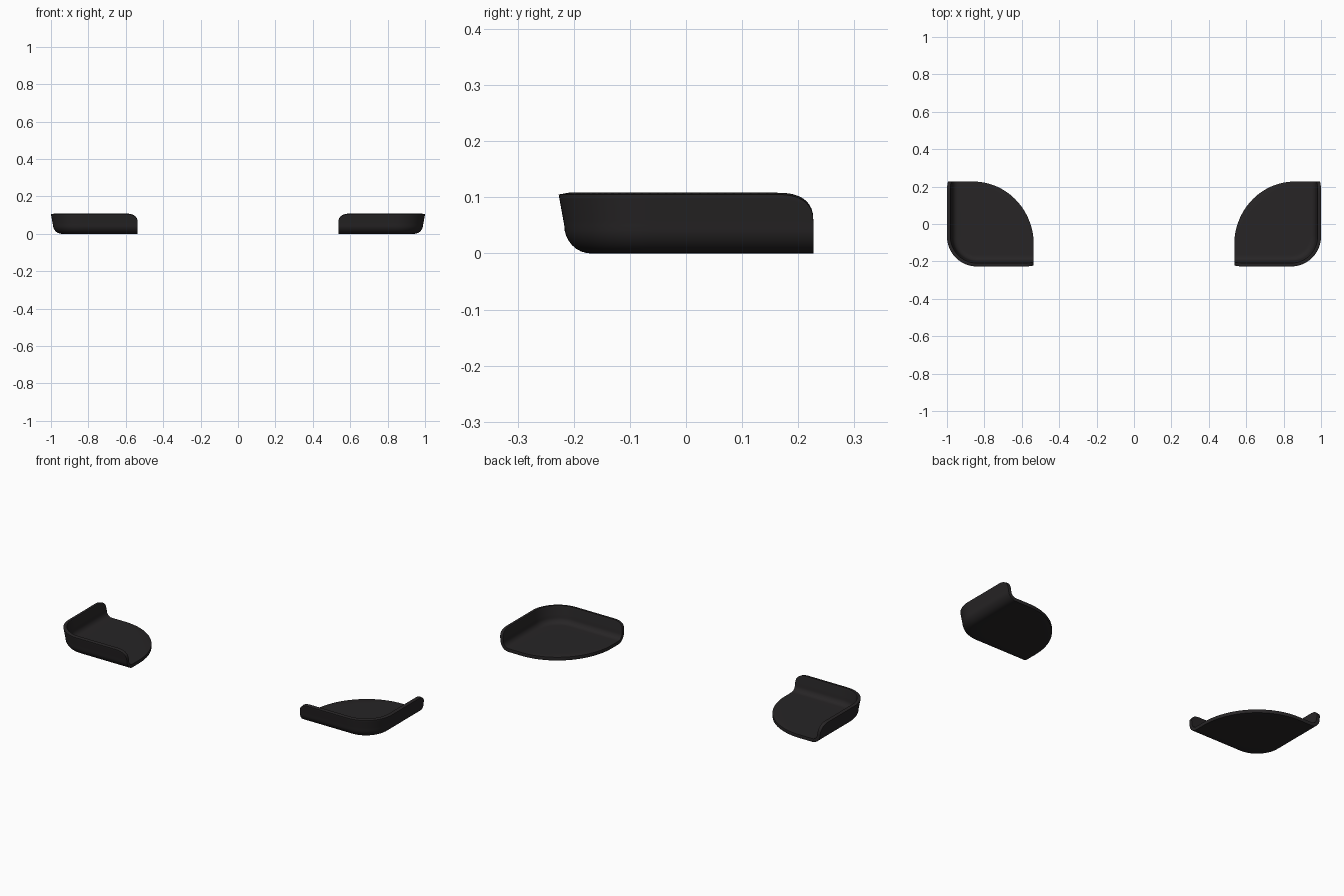
import bpy, bmesh, math

if "Cube" in bpy.data.objects:
    bpy.data.objects.remove(bpy.data.objects["Cube"])

H, R = 0.105, 0.16            # wall height, outer corner radius
X0, X1, Y0, Y1 = 0.536, 1.0, -0.227, 0.227
T = 0.018                     # shell thickness
CX, CY = X1 - R, Y0 + R       # corner arc centre
L1, L2, L3 = Y1 - CY, R * math.pi / 2, CX - X0
LEN = L1 + L2 + L3
END = 0.065                   # length of the rounded wall ends

mat = bpy.data.materials.new("black_plastic")
mat.diffuse_color = (0.02, 0.018, 0.019, 1)
mat.use_nodes = True
mat.node_tree.nodes["Principled BSDF"].inputs["Base Color"].default_value = mat.diffuse_color


def path(s, d):
    """Point on the outer wall line at length s, inset by d."""
    if s <= L1:
        return X1 - d, Y1 - s
    if s <= L1 + L2:
        a = (s - L1) / R
        return CX + (R - d) * math.cos(a), CY - (R - d) * math.sin(a)
    return CX - (s - L1 - L2), Y0 + d


def wall_top(s):
    e = min(s, LEN - s)
    if e >= END:
        return H
    k = 1 - e / END
    return H - 0.05 * (1 - (1 - k ** 2.5) ** (1 / 2.5))


def section(s):
    """Wall, bottom fillet and floor strip at length s."""
    pts, h = [], wall_top(s)
    for i in range(6):                       # drafted wall
        z = h + (0.05 - h) * i / 6
        pts.append((*path(s, 0.01 * (H - z) / 0.055), z))
    for i in range(9):                       # fillet into the floor
        a = math.pi / 2 * i / 8
        pts.append((*path(s, 0.01 + 0.048 * (1 - math.cos(a))), 0.05 * (1 - math.sin(a))))
    fx, fy, _ = pts[-1]
    a = math.pi / 2 * (1 - s / LEN)          # big curved free edge of the floor
    ex = 0.86 - (0.86 - X0) * math.cos(a)
    ey = -0.11 + (Y1 + 0.11) * math.sin(a)
    for i in range(1, 9):
        t = i / 8
        pts.append((fx + (ex - fx) * t, fy + (ey - fy) * t, 0))
    return pts


def corner_guard(name, side):
    ends = [END * (1 - math.cos(math.pi / 2 * i / 10)) for i in range(10)]
    mid = [END + (LEN - 2 * END) * i / 48 for i in range(49)]
    stations = ends + mid + [LEN - e for e in reversed(ends)]
    bm = bmesh.new()
    rows = [[bm.verts.new((side * x, y, z)) for x, y, z in section(s)] for s in stations]
    for a, b in zip(rows, rows[1:]):
        for i in range(len(a) - 1):
            q = (a[i], a[i + 1], b[i + 1], b[i])
            bm.faces.new(q if side < 0 else q[::-1])
    bm.normal_update()
    if sum(f.normal.z * f.calc_area() for f in bm.faces) > 0:
        bmesh.ops.reverse_faces(bm, faces=bm.faces[:])
    me = bpy.data.meshes.new(name)
    bm.to_mesh(me)
    bm.free()
    me.materials.append(mat)
    ob = bpy.data.objects.new(name, me)
    bpy.context.collection.objects.link(ob)
    # thicken inwards and soften the rim
    so = ob.modifiers.new("thickness", 'SOLIDIFY')
    so.thickness, so.offset, so.use_even_offset = T, -1, True
    be = ob.modifiers.new("soft_rim", 'BEVEL')
    be.width, be.segments, be.limit_method = 0.004, 2, 'ANGLE'
    be.angle_limit = math.radians(50)
    bpy.ops.object.select_all(action='DESELECT')
    ob.select_set(True)
    bpy.context.view_layer.objects.active = ob
    bpy.ops.object.shade_smooth_by_angle(angle=math.radians(50))


corner_guard("corner_guard_right", 1)
corner_guard("corner_guard_left", -1)
